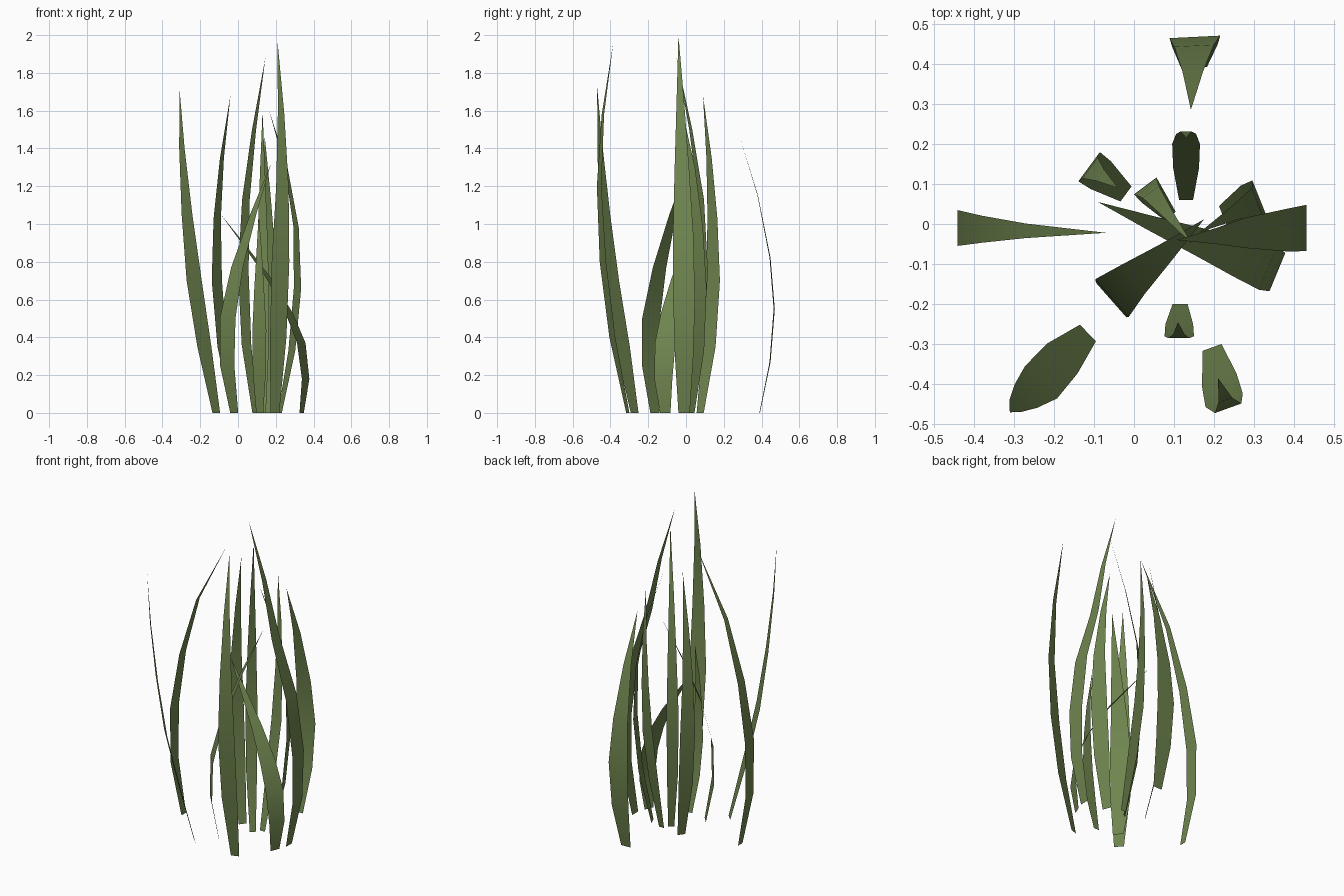
import bpy, bmesh
from mathutils import Vector

green = bpy.data.materials.new("grass_green")
green.diffuse_color = (0.16, 0.235, 0.078, 1)

# Relative blade width from root to tip
PROFILE = [0.5, 0.92, 1.0, 0.72, 0.38, 0.0]


def profile(t):
    s = t * (len(PROFILE) - 1)
    i = min(int(s), len(PROFILE) - 2)
    return PROFILE[i] + (PROFILE[i + 1] - PROFILE[i]) * (s - i)


def blade(name, width, across, path):
    """Thin pointed strip along a centre path, widened along a flat direction."""
    side = Vector((across[0], across[1], 0)).normalized()
    bm = bmesh.new()
    rows = []
    top = path[-1][2]
    for p in path[:-1]:
        h = side * width * profile(p[2] / top) / 2
        rows.append((bm.verts.new(Vector(p) - h), bm.verts.new(Vector(p) + h)))
    tip = bm.verts.new(path[-1])
    for (a, b), (c, d) in zip(rows, rows[1:]):
        bm.faces.new((a, b, d, c))
    bm.faces.new((*rows[-1], tip))
    for f in bm.faces:
        f.smooth = True
    mesh = bpy.data.meshes.new(name)
    bm.to_mesh(mesh)
    bm.free()
    mesh.materials.append(green)
    bpy.context.collection.objects.link(bpy.data.objects.new(name, mesh))


# Left and right outer blades
blade("left_blade", 0.09, (0, -1), [
    (-.375, -.01, 0), (-.44, -.01, .33), (-.44, -.01, .67),
    (-.38, -.013, 1.03), (-.27, -.017, 1.4), (-.07, -.022, 1.78)])
blade("right_blade", 0.12, (0, 1), [
    (.365, -.01, 0), (.425, -.01, .3), (.43, -.01, .6), (.385, -.015, .95),
    (.28, -.022, 1.3), (.205, -.03, 1.65), (.105, -.04, 2.0)])

# Back blades
blade("back_blade", 0.128, (-1, -.05), [
    (.15, .39, 0), (.152, .445, .27), (.152, .467, .55),
    (.15, .445, .82), (.147, .38, 1.15), (.142, .285, 1.46)])
blade("back_inner_blade", 0.07, (-1, 0), [
    (.13, .06, 0), (.13, .14, .33), (.13, .2, .65),
    (.13, .225, .97), (.13, .231, 1.28), (.13, .215, 1.6)])
blade("back_right_blade", 0.107, (-.37, .93), [
    (.222, .02, 0), (.285, .05, .33), (.315, .06, .66),
    (.308, .055, .98), (.255, .03, 1.3), (.165, -.02, 1.6)])
blade("back_left_blade", 0.093, (-.59, -.8), [
    (-.02, .075, 0), (-.083, .122, .35), (-.112, .143, .7),
    (-.11, .14, 1.03), (-.085, .122, 1.35), (-.04, .09, 1.68)])
blade("centre_blade", 0.07, (-.8, -.6), [
    (.09, .02, 0), (.045, .072, .36), (.028, .095, .75),
    (.042, .08, 1.13), (.085, .025, 1.5), (.145, -.05, 1.88)])

# Front blades
blade("front_left_blade", 0.127, (.66, -.75), [
    (-.02, -.165, 0), (-.057, -.19, .25), (-.055, -.185, .5),
    (-.005, -.14, .77), (.08, -.07, 1.05), (.175, .012, 1.32)])
blade("front_right_blade", 0.12, (.38, .92), [
    (.337, -.11, 0), (.358, -.12, .18), (.335, -.11, .37),
    (.27, -.085, .53), (.165, -.045, .71), (.04, .003, .88), (-.09, .055, 1.05)])
blade("front_outer_left_blade", 0.115, (.7, -.71), [
    (-.115, -.272, 0), (-.178, -.335, .35), (-.232, -.395, .7),
    (-.27, -.43, 1.05), (-.297, -.455, 1.4), (-.31, -.47, 1.72)])
blade("front_short_blade", 0.075, (1, 0), [
    (.115, -.2, 0), (.113, -.25, .22), (.113, -.28, .44),
    (.112, -.285, .65), (.112, -.275, .85), (.11, -.245, 1.06)])
blade("front_tall_blade", 0.1, (.94, .34), [
    (.195, -.308, 0), (.213, -.39, .4), (.225, -.44, .8),
    (.235, -.46, 1.2), (.228, -.44, 1.58), (.21, -.385, 1.96)])
